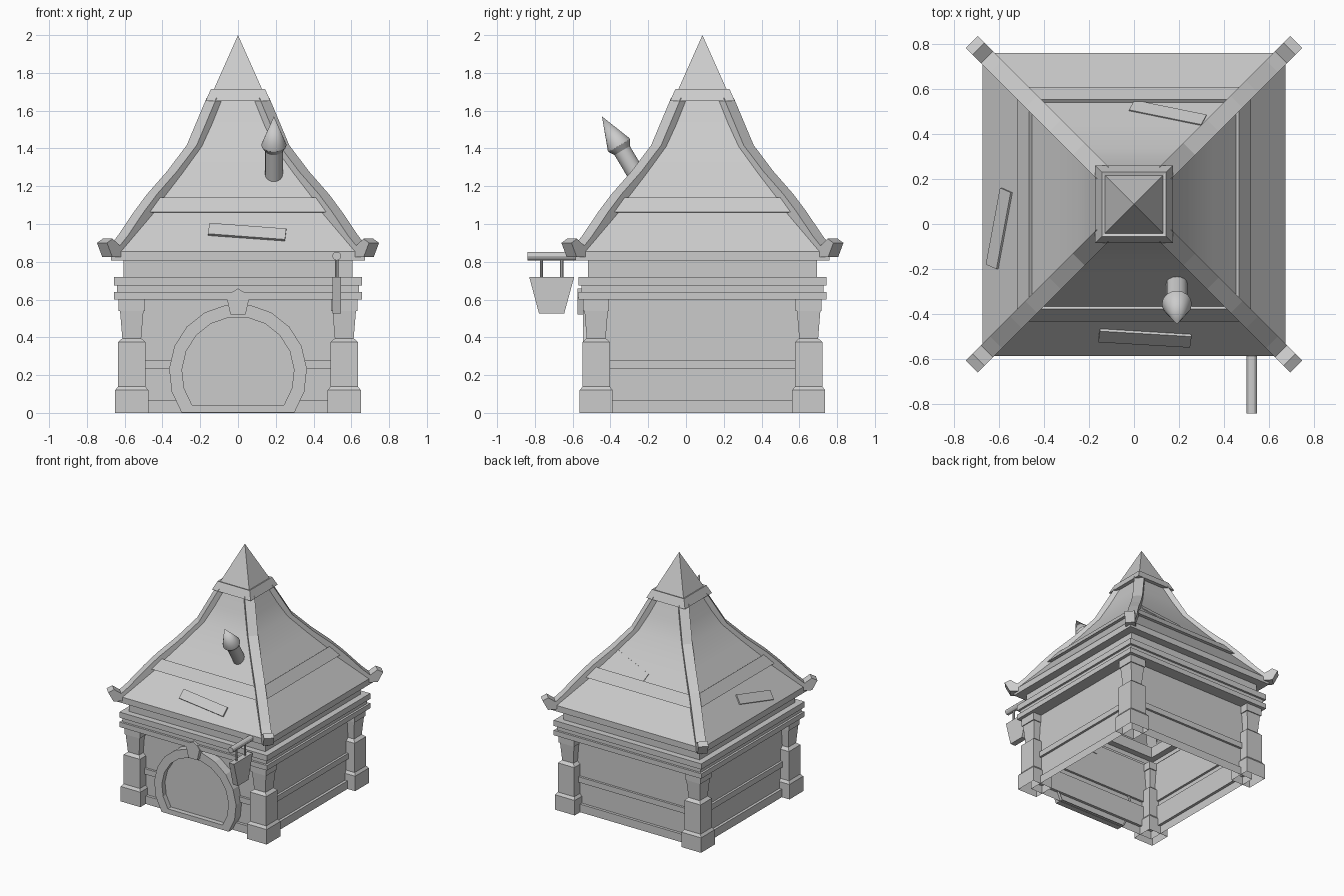
import bpy, bmesh, math
from mathutils import Vector, Matrix

if "Cube" in bpy.data.objects:
    bpy.data.objects.remove(bpy.data.objects["Cube"])

CY = 0.087  # centre of the building along y

stone = bpy.data.materials.new("plain_grey")
stone.use_nodes = True
stone.diffuse_color = (0.6, 0.6, 0.6, 1)
stone.node_tree.nodes["Principled BSDF"].inputs["Base Color"].default_value = (0.6, 0.6, 0.6, 1)


def finish(name, bm, smooth=False, recalc=False):
    bmesh.ops.remove_doubles(bm, verts=bm.verts, dist=0.0001)
    if recalc:
        bmesh.ops.recalc_face_normals(bm, faces=bm.faces)
    mesh = bpy.data.meshes.new(name)
    bm.to_mesh(mesh)
    bm.free()
    mesh.materials.append(stone)
    obj = bpy.data.objects.new(name, mesh)
    bpy.context.collection.objects.link(obj)
    if smooth:
        bpy.ops.object.select_all(action='DESELECT')
        obj.select_set(True)
        bpy.context.view_layer.objects.active = obj
        bpy.ops.object.shade_smooth_by_angle(angle=math.radians(30))
    return obj


def bridge(bm, loops):
    """Join successive closed loops with quads."""
    n = len(loops[0])
    for a, b in zip(loops, loops[1:]):
        for i in range(n):
            j = (i + 1) % n
            bm.faces.new((a[i], a[j], b[j], b[i]))


def square_loft(name, profile, cx=0, cy=CY, smooth=False):
    """Sweep a (half width, height) profile around a square, open at both ends."""
    bm = bmesh.new()
    corners = [(-1, -1), (1, -1), (1, 1), (-1, 1)]
    bridge(bm, [[bm.verts.new((cx + sx * w, cy + sy * w, z)) for sx, sy in corners]
                for w, z in profile])
    return finish(name, bm, smooth)


def prism(name, outline, origin, u, v, depth):
    """Extrude a 2D outline, laid out along u and v, both ways along its normal."""
    bm = bmesh.new()
    u, v, origin = Vector(u).normalized(), Vector(v).normalized(), Vector(origin)
    half = u.cross(v) * depth / 2
    sides = [[bm.verts.new(origin + u * a + v * b + half * s) for a, b in outline] for s in (-1, 1)]
    bridge(bm, sides)
    bm.faces.new(sides[0][::-1])
    bm.faces.new(sides[1])
    return finish(name, bm, recalc=True)


def turned(name, profile, base, axis, sides=12):
    """Turn a (radius, distance) profile around an axis."""
    bm = bmesh.new()
    rot = Vector((0, 0, 1)).rotation_difference(Vector(axis)).to_matrix().to_4x4()
    mat = Matrix.Translation(base) @ rot
    angles = [2 * math.pi * i / sides for i in range(sides)]
    bridge(bm, [[bm.verts.new(mat @ Vector((r * math.cos(a), r * math.sin(a), d))) for a in angles]
                for r, d in profile])
    return finish(name, bm, smooth=True)


# Walls with base board, rail and stepped cornice: one shell, open underneath
square_loft("walls_and_cornice", [
    (0.582, 0), (0.582, 0.065), (0.56, 0.065), (0.56, 0.235), (0.578, 0.235), (0.578, 0.28),
    (0.56, 0.28), (0.56, 0.60), (0.657, 0.60), (0.657, 0.64), (0.64, 0.64), (0.64, 0.675),
    (0.657, 0.675), (0.657, 0.72), (0.607, 0.72), (0.607, 0.807)])

# Corner pillars
pillar = [(0.0875, 0), (0.0875, 0.12), (0.0725, 0.14), (0.0725, 0.375), (0.05, 0.395),
          (0.062, 0.54), (0.069, 0.54), (0.069, 0.60)]
CORNERS = [("front_right", -1, -1), ("front_left", 1, -1), ("back_right", -1, 1), ("back_left", 1, 1)]
for label, sx, sy in CORNERS:
    square_loft(f"pillar_{label}", pillar, sx * 0.5625, CY + sy * 0.5625)

# Roof with an overhanging band, then the cap and spire
square_loft("roof", [(0.607, 0.807), (0.672, 0.807), (0.672, 0.855), (0.497, 1.061),
                     (0.52, 1.063), (0.465, 1.14), (0.453, 1.131), (0.35, 1.265), (0.245, 1.41),
                     (0.19, 1.53), (0.138, 1.66)], smooth=True)
square_loft("roof_cap", [(0.12, 1.65), (0.172, 1.65), (0.143, 1.715), (0.127, 1.71)])
square_loft("spire", [(0.13, 1.708), (0.0, 2.0)])

# Hip beams with upturned ends
beam = [(0.14, 1.667), (0.245, 1.417), (0.35, 1.278), (0.455, 1.158), (0.523, 1.067),
        (0.612, 0.935), (0.652, 0.885), (0.69, 0.922), (0.72, 0.90), (0.692, 0.825),
        (0.635, 0.825), (0.58, 0.91), (0.42, 1.10), (0.21, 1.37), (0.1, 1.64)]
for label, sx, sy in CORNERS:
    prism(f"hip_beam_{label}", [(c * math.sqrt(2), z) for c, z in beam],
          (0, CY, 0), (sx, sy, 0), (0, 0, 1), 0.075)


# Loose planks half sunk into the roof slopes
def plank(name, start, end, normal):
    start, end, n = Vector(start), Vector(end), Vector(normal).normalized()
    along = (end - start).normalized()
    across = n.cross(along).normalized()
    half, w = (end - start).length / 2, 0.038
    prism(name, [(-half, -w), (half, -w), (half, w), (-half, w)],
          (start + end) / 2 - n * 0.007, along, across, 0.03)


plank("front_plank", (-0.155, -0.494, 0.972), (0.252, -0.518, 0.942), (0, -0.762, 0.648))
plank("right_plank", (-0.565, 0.15, 0.985), (-0.628, -0.19, 0.91), (-0.762, 0, 0.648))
plank("back_plank", (-0.01, 0.522, 1.15), (0.31, 0.457, 1.235), (0, 0.79, 0.61))

# Tilted chimney pipe with a pointed hood
turned("chimney", [(0.047, 0), (0.047, 0.28), (0.066, 0.31), (0.066, 0.318), (0, 0.49)],
       (0.19, -0.195, 1.148), (0, -0.51, 0.86), 16)

# Horseshoe door surround with recessed door
STEPS, TILT, MID = 13, math.radians(35), 0.212
arc = [(math.cos(a), math.sin(a)) for a in
       (-TILT + i * (math.pi + 2 * TILT) / STEPS for i in range(STEPS + 1))]
bm = bmesh.new()
loops = [[bm.verts.new((r * c, y, MID + r * s)) for c, s in arc] for r, y in
         ((0.365, -0.473), (0.365, -0.545), (0.297, -0.545), (0.297, -0.505))]
bridge(bm, loops)
bm.faces.new(loops[-1])
finish("door_and_surround", bm)

prism("keystone", [(-0.04, 0.52), (0.04, 0.52), (0.06, 0.61), (0.04, 0.635), (0, 0.658),
                   (-0.04, 0.635), (-0.06, 0.61)], (0, -0.522, 0), (1, 0, 0), (0, 0, 1), 0.106)

# Hanging sign on a rod
turned("sign_rod", [(0.023, 0), (0.023, 0.34), (0, 0.34)], (0.5225, -0.5, 0.83), (0, -1, 0))
for label, y in (("front", -0.765), ("back", -0.657)):
    turned(f"sign_hanger_{label}", [(0.009, 0), (0.009, 0.11)], (0.5225, y, 0.71), (0, 0, 1), 8)
prism("sign_board", [(-0.83, 0.72), (-0.592, 0.72), (-0.645, 0.525), (-0.778, 0.525)],
      (0.5225, 0, 0), (0, 1, 0), (0, 0, 1), 0.045)
